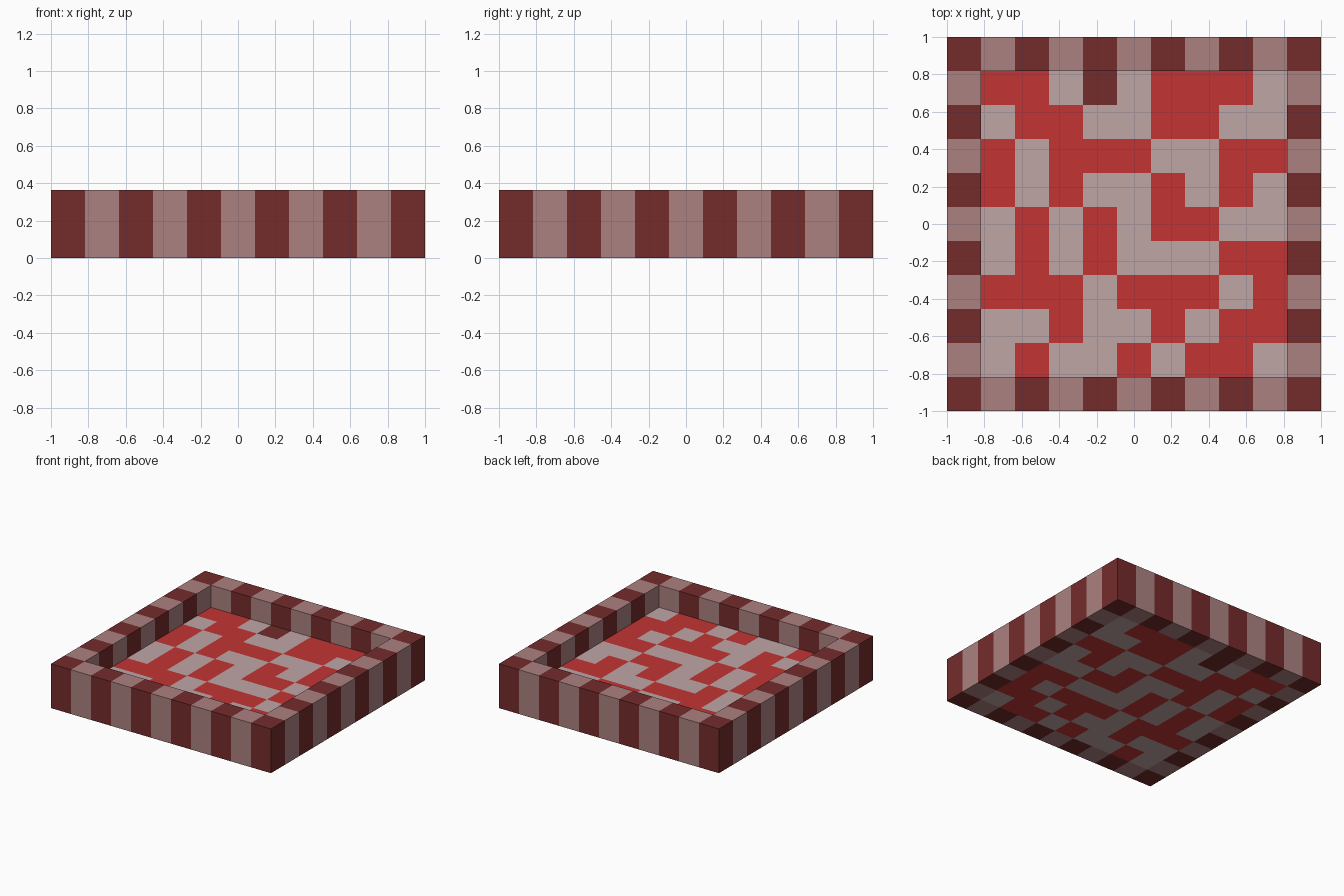
import bpy, bmesh
from mathutils import Vector
from math import floor

default = bpy.data.objects.get("Cube")
if default:
    bpy.data.objects.remove(default, do_unlink=True)

N = 11                # cells per side
C = 2 / N             # cell size


def material(name, rgb):
    lin = [((v / 255 + 0.055) / 1.055) ** 2.4 for v in rgb] + [1.0]
    m = bpy.data.materials.new(name)
    m.use_nodes = True
    m.diffuse_color = lin
    m.node_tree.nodes["Principled BSDF"].inputs["Base Color"].default_value = lin
    return m


DARK = material("dark maroon", (116, 43, 43))
DUSTY = material("dusty pink", (172, 129, 129))
RED = material("red", (194, 52, 52))
PALE = material("pale pink", (192, 166, 166))

# Floor tiles, back row first: R red, L pale, D dark
FLOOR = ["RRLDLRRRL",
         "LRRLLRRLL",
         "RLRRRLLRR",
         "RLRLLRLRL",
         "LRLRLRRLL",
         "LRLRLLLRR",
         "RRRLRRRLR",
         "LLRLLRLRR",
         "LRLLRLRRL"]


def cell_of(p):
    """Column from the left and row from the back of a point."""
    return floor((p.x + 1) / C), floor((1 - p.y) / C)


def is_rim(p):
    return any(k in (0, N - 1) for k in cell_of(p))


def slab(name, height, keep, pick, mats):
    """Extrude the kept cells of the square grid and colour faces by cell."""
    bm = bmesh.new()
    bmesh.ops.create_grid(bm, x_segments=N, y_segments=N, size=1)
    drop = [f for f in bm.faces if not keep(f.calc_center_median())]
    bmesh.ops.delete(bm, geom=drop, context='FACES')
    ext = bmesh.ops.extrude_face_region(bm, geom=bm.faces[:])
    verts = [g for g in ext["geom"] if isinstance(g, bmesh.types.BMVert)]
    bmesh.ops.translate(bm, verts=verts, vec=Vector((0, 0, height)))
    bmesh.ops.recalc_face_normals(bm, faces=bm.faces[:])
    for f in bm.faces:
        inside = f.calc_center_median() - f.normal * C * 0.3
        f.material_index = pick(*cell_of(inside))
    me = bpy.data.meshes.new(name)
    bm.to_mesh(me)
    bm.free()
    for m in mats:
        me.materials.append(m)
    ob = bpy.data.objects.new(name, me)
    bpy.context.collection.objects.link(ob)
    return ob


# Striped wall around the edge, two cells high
slab("striped_wall", 2 * C, is_rim, lambda i, j: (i + j) % 2, [DARK, DUSTY])

# Patterned floor, one cell thick
slab("patterned_floor", C, lambda p: not is_rim(p),
     lambda i, j: "RLD".index(FLOOR[j - 1][i - 1]), [RED, PALE, DARK])
